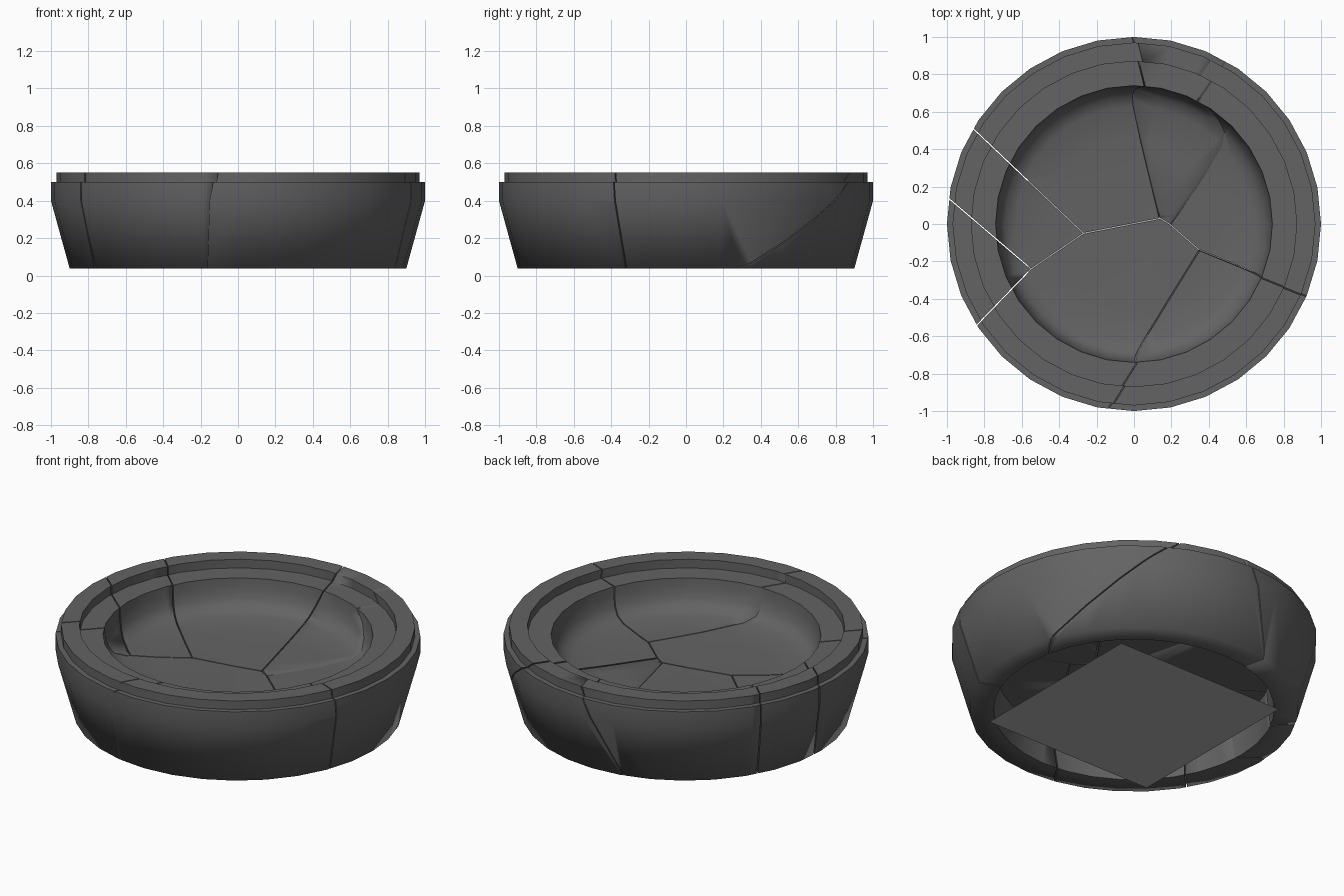
import bpy, bmesh, math
from mathutils import Vector

if "Cube" in bpy.data.objects:
    bpy.data.objects.remove(bpy.data.objects["Cube"])


def material(name, v):
    m = bpy.data.materials.new(name)
    m.diffuse_color = (v, v, v, 1)
    m.use_nodes = True
    m.node_tree.nodes["Principled BSDF"].inputs["Base Color"].default_value = m.diffuse_color
    return m


stone = material("dark_grey_stone", 0.125)
pale = material("pale_grey", 0.44)

# Closed cross-section of the dish: floor, wall, ledge, lip, outside, hollow foot
PROFILE = [(0, .305), (.45, .31), (.63, .322), (.69, .345), (.72, .39), (.735, .45), (.74, .5),
           (.87, .5), (.87, .552), (.97, .552), (.97, .5), (1, .5), (1, .4), (.9, .038),
           (.77, .038), (.75, .26), (0, .26)]
SIDES = 32
GAP = 0.003


def lathe():
    bm = bmesh.new()
    rings = []
    for r, z in PROFILE:
        if r == 0:
            rings.append([bm.verts.new((0, 0, z))] * SIDES)
        else:
            rings.append([bm.verts.new((r * math.sin(2 * math.pi * i / SIDES),
                                        r * math.cos(2 * math.pi * i / SIDES), z))
                          for i in range(SIDES)])
    for a, b in zip(rings, rings[1:]):
        for i in range(SIDES):
            j = (i + 1) % SIDES
            quad = list(dict.fromkeys((a[i], a[j], b[j], b[i])))
            bm.faces.new(quad)
    bmesh.ops.recalc_face_normals(bm, faces=bm.faces)
    return bm


# Crack planes, each through three points
def vertical(x1, y1, x2, y2):
    return (x1, y1, .3), (x2, y2, .3), (x1, y1, .6)


CRACKS = {
    "north": ((.14, .03, .31), (-.01, .70, .34), (.025, .97, .552)),
    "slant": ((.19, 0, .31), (.41, .88, .552), (.85, .3, .04)),
    "east": ((.35, -.14, .31), (.91, -.385, .552), (.84, -.32, .04)),
    "south": ((.35, -.14, .31), (.015, -.69, .34), (-.115, -.97, .552)),
    "middle": vertical(.14, .03, -.27, -.05),
    "short": vertical(.14, .03, .19, 0),
    "joint": vertical(.19, 0, .35, -.14),
    "upper_left": vertical(-.27, -.05, -.86, .51),
    "inner_left": vertical(-.27, -.05, -.55, -.24),
    "mid_left": vertical(-.55, -.24, -1, .145),
    "lower_left": vertical(-.55, -.24, -.83, -.53),
}

# Each shard: a point inside it and the cracks that bound it
SHARDS = {
    "back_left_shard": ((-.3, .5, .3), ("north", "middle", "upper_left")),
    "back_shard": ((.2, .45, .3), ("north", "short", "slant")),
    "right_shard": ((.6, .1, .3), ("slant", "joint", "east")),
    "front_right_shard": ((.4, -.5, .3), ("east", "south")),
    "front_shard": ((-.1, -.4, .3), ("south", "joint", "short", "middle",
                                     "inner_left", "lower_left")),
    "left_shard": ((-.6, 0, .3), ("upper_left", "inner_left", "mid_left")),
    "left_rim_shard": ((-.8, -.2, .3), ("mid_left", "lower_left")),
}


def finish(name, bm, mat):
    me = bpy.data.meshes.new(name)
    bm.to_mesh(me)
    bm.free()
    me.materials.append(mat)
    ob = bpy.data.objects.new(name, me)
    bpy.context.collection.objects.link(ob)
    bpy.ops.object.select_all(action='DESELECT')
    ob.select_set(True)
    bpy.context.view_layer.objects.active = ob
    bpy.ops.object.shade_smooth_by_angle(angle=math.radians(76))


# Broken dish shards
for name, (seed, cracks) in SHARDS.items():
    bm = lathe()
    for c in cracks:
        p, q, r = (Vector(v) for v in CRACKS[c])
        n = (q - p).cross(r - p).normalized()
        if n.dot(Vector(seed) - p) > 0:
            n = -n
        res = bmesh.ops.bisect_plane(bm, geom=bm.verts[:] + bm.edges[:] + bm.faces[:],
                                     dist=1e-5, plane_co=p - n * GAP, plane_no=n,
                                     clear_outer=True)
        cut = [e for e in res["geom_cut"]
               if isinstance(e, bmesh.types.BMEdge) and e.is_valid and len(e.link_faces) == 1]
        if cut:
            bmesh.ops.triangle_fill(bm, use_beauty=False, use_dissolve=False, edges=cut)
    bmesh.ops.recalc_face_normals(bm, faces=bm.faces)
    finish(name, bm, stone)

# Flat square sheet under the dish
bm = bmesh.new()
h = .563
bm.faces.new([bm.verts.new(v) for v in ((-h, -h, 0), (h, -h, 0), (h, h, 0), (-h, h, 0))])
finish("base_sheet", bm, pale)
